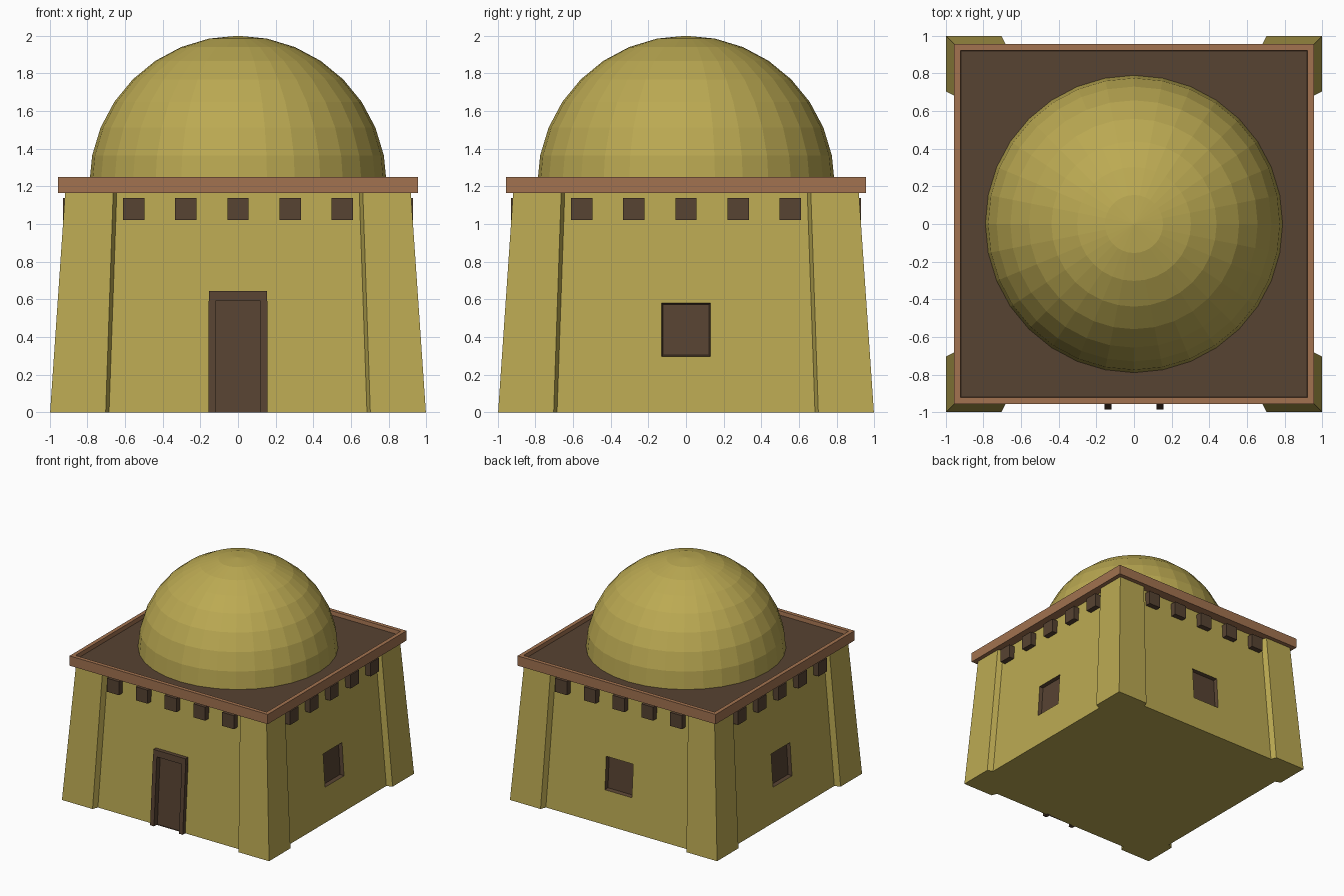
import bpy, bmesh, math
from mathutils import Matrix, Vector

if "Cube" in bpy.data.objects:
    bpy.data.objects.remove(bpy.data.objects["Cube"])


def colour(name, rgb):
    m = bpy.data.materials.new(name)
    m.diffuse_color = (*rgb, 1)
    m.use_nodes = True
    m.node_tree.nodes["Principled BSDF"].inputs["Base Color"].default_value = m.diffuse_color
    return m


PLASTER = colour("ochre plaster", (0.50, 0.40, 0.085))
DARK = colour("dark brown wood", (0.095, 0.056, 0.032))
TRIM = colour("terracotta trim", (0.36, 0.17, 0.08))

WALL, TOP = 0.95, 1.17      # wall distance from centre at the base, wall height
SLOPE = 0.066               # inward lean per unit of height


def finish(bm, name, mats, fix=True):
    if fix:
        bmesh.ops.remove_doubles(bm, verts=bm.verts, dist=1e-5)
        bmesh.ops.recalc_face_normals(bm, faces=bm.faces)
    me = bpy.data.meshes.new(name)
    bm.to_mesh(me)
    bm.free()
    for m in mats:
        me.materials.append(m)
    ob = bpy.data.objects.new(name, me)
    bpy.context.collection.objects.link(ob)
    return ob


def turn(k):
    return Matrix.Rotation(k * math.pi / 2, 3, 'Z')


def wall_point(u, z, out=0.0):
    """Point on the leaning front wall, pushed outward by out."""
    return Vector((u, -(WALL - SLOPE * z + out), z))


def quad(bm, pts, rot, mat=0):
    f = bm.faces.new([bm.verts.new(rot @ p) for p in pts])
    f.material_index = mat


def loft(bm, low, high, rot):
    """Closed solid between two matching outlines."""
    a = [bm.verts.new(rot @ Vector(p)) for p in low]
    b = [bm.verts.new(rot @ Vector(p)) for p in high]
    bm.faces.new(a[::-1])
    bm.faces.new(b)
    for i in range(len(a)):
        j = (i + 1) % len(a)
        bm.faces.new((a[i], a[j], b[j], b[i]))


# Leaning walls, each with a recessed opening (door in front, windows elsewhere)
bm = bmesh.new()
for k in range(4):
    w, z0, z1 = (0.12, 0.0, 0.59) if k == 0 else (0.13, 0.295, 0.58)
    depth = -0.012 if k == 0 else -0.03
    inset = 0.0 if k == 0 else 0.008
    zs = [0, z0, z1, TOP]
    R = turn(k)
    for r in range(3):
        if zs[r + 1] - zs[r] < 1e-6:
            continue
        for c in range(3):
            if r == 1 and c == 1:
                continue
            # outer columns run to the wall corner, which leans inward too
            us = lambda z: [-(WALL - SLOPE * z), -w, w, WALL - SLOPE * z]
            lo, hi = us(zs[r]), us(zs[r + 1])
            quad(bm, [wall_point(lo[c], zs[r]), wall_point(lo[c + 1], zs[r]),
                      wall_point(hi[c + 1], zs[r + 1]), wall_point(hi[c], zs[r + 1])], R)
    rim = [wall_point(u, z) for u, z in ((-w, z0), (w, z0), (w, z1), (-w, z1))]
    v = w - inset
    back = [wall_point(u, z, depth) for u, z in
            ((-v, z0 + inset), (v, z0 + inset), (v, z1 - inset), (-v, z1 - inset))]
    for i in range(4):
        j = (i + 1) % 4
        quad(bm, [rim[i], rim[j], back[j], back[i]], R, 1)
    quad(bm, back, R, 1)
for z in (0, TOP):
    h = WALL - SLOPE * z
    pts = [Vector((-h, -h, z)), Vector((h, -h, z)), Vector((h, h, z)), Vector((-h, h, z))]
    quad(bm, pts if z else pts[::-1], turn(0))
finish(bm, "walls", [PLASTER, DARK], fix=False)

# Corner piers with splayed inner sides
bm = bmesh.new()


def pier_outline(o, a, b, w, z):
    return [(b, -w, z), (a, -o, z), (o, -o, z), (o, -a, z), (w, -b, z), (w - .05, -w + .05, z)]


for k in range(4):
    loft(bm, pier_outline(0.998, 0.703, 0.683, 0.945, 0),
         pier_outline(0.918, 0.663, 0.642, 0.868, TOP), turn(k))
finish(bm, "corner_piers", [PLASTER])


# Door frame: two jambs and a lintel following the wall lean
def leaning_block(bm, x0, x1, z0, z1, out, rot):
    def ring(z):
        return [wall_point(x0, z, out), wall_point(x1, z, out),
                wall_point(x1, z, -0.02), wall_point(x0, z, -0.02)]
    loft(bm, ring(z0), ring(z1), rot)


bm = bmesh.new()
for x0, x1 in ((-0.157, -0.12), (0.12, 0.157)):
    leaning_block(bm, x0, x1, 0, 0.59, 0.035, turn(0))
leaning_block(bm, -0.155, 0.155, 0.59, 0.645, 0.035, turn(0))
finish(bm, "door_frame", [DARK], fix=False)

# Beam ends under the cornice, five per side
bm = bmesh.new()
for k in range(4):
    for i in range(-2, 3):
        x = i * 0.277
        ring = lambda z: [(x - .057, -.93, z), (x + .057, -.93, z),
                          (x + .057, -.85, z), (x - .057, -.85, z)]
        loft(bm, ring(1.02), ring(1.138), turn(k))
finish(bm, "beam_ends", [DARK], fix=False)

# Cornice with a sunken flat roof
bm = bmesh.new()
bmesh.ops.create_cube(bm, size=1, matrix=Matrix.Translation((0, 0, 1.2075))
                      @ Matrix.Diagonal((1.91, 1.91, 0.085, 1)))
top = max(bm.faces, key=lambda f: f.calc_center_median().z)
bmesh.ops.inset_region(bm, faces=[top], thickness=0.048)
edge_faces = bmesh.ops.inset_region(bm, faces=[top], thickness=0.004)
for vert in top.verts:
    vert.co.z -= 0.035
top.material_index = 1
finish(bm, "cornice_and_roof", [TRIM, DARK], fix=False)

# Faceted dome: upper half of a sphere
bm = bmesh.new()
bmesh.ops.create_uvsphere(bm, u_segments=32, v_segments=16, radius=0.79)
bmesh.ops.delete(bm, geom=[v for v in bm.verts if v.co.z < -0.01], context='VERTS')
bmesh.ops.translate(bm, verts=bm.verts, vec=(0, 0, 1.21))
finish(bm, "dome", [PLASTER], fix=False)
